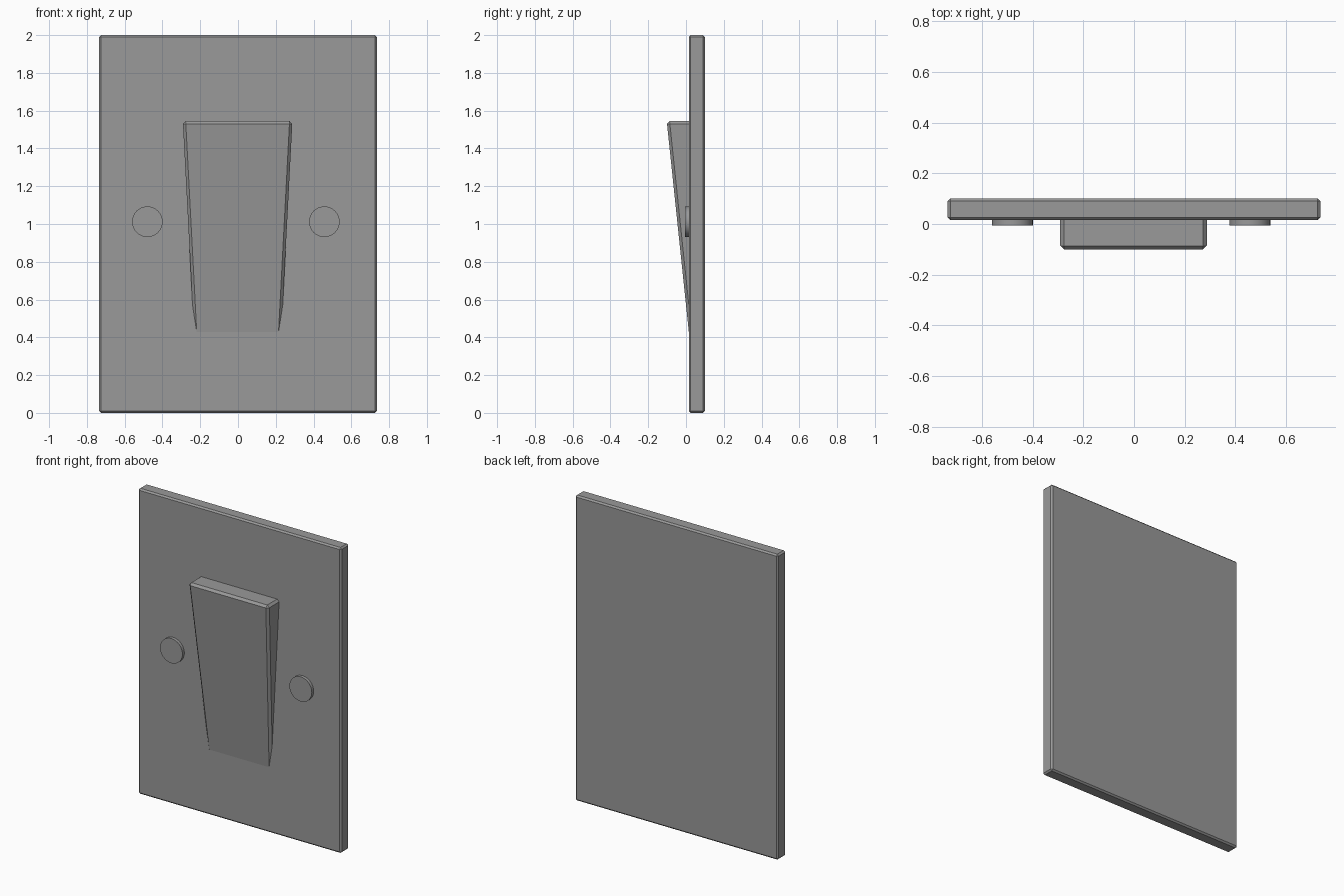
import bpy
import bmesh
import math

cube = bpy.data.objects.get("Cube")
if cube:
    bpy.data.objects.remove(cube, do_unlink=True)

GREY = (0.32, 0.32, 0.32, 1)
mat = bpy.data.materials.new("mid grey")
mat.use_nodes = True
mat.diffuse_color = GREY
mat.node_tree.nodes["Principled BSDF"].inputs["Base Color"].default_value = GREY


def add_object(name, bm, bevel=0):
    """Turn a bmesh into an object, with an optional flat edge chamfer."""
    bmesh.ops.recalc_face_normals(bm, faces=bm.faces)
    mesh = bpy.data.meshes.new(name)
    bm.to_mesh(mesh)
    bm.free()
    mesh.materials.append(mat)
    obj = bpy.data.objects.new(name, mesh)
    bpy.context.collection.objects.link(obj)
    if bevel:
        mod = obj.modifiers.new("chamfer", "BEVEL")
        mod.width = bevel
        mod.segments = 1
        mod.limit_method = "NONE"
    return obj


def unit_cube():
    bm = bmesh.new()
    bmesh.ops.create_cube(bm, size=1)
    return bm


# Wall plate
bm = unit_cube()
for v in bm.verts:
    v.co.x *= 1.47
    v.co.y = 0.1 if v.co.y > 0 else 0.015
    v.co.z = 2 * (v.co.z + 0.5)
add_object("wall_plate", bm, 0.01)

# Rocker: tapered wedge whose lower end sinks into the plate
TOP, LOW, BACK = 1.545, 0.38, 0.06
bm = unit_cube()
for v in bm.verts:
    top = v.co.z > 0
    half_width = 0.29 if top else 0.229
    v.co.x = math.copysign(half_width, v.co.x) - 0.002
    v.co.z = TOP if top else LOW
    if v.co.y > 0:
        v.co.y = BACK
    else:
        v.co.y = -0.102 if top else 0.02
add_object("rocker_switch", bm, 0.015)

# Screw caps
for side, x in (("right", -0.48), ("left", 0.457)):
    bm = bmesh.new()
    bmesh.ops.create_cone(bm, cap_ends=True, segments=32,
                          radius1=0.081, radius2=0.081, depth=0.04)
    for v in bm.verts:
        v.co = (v.co.x + x, v.co.z + 0.015, v.co.y + 1.012)
    cap = add_object(side + "_screw_cap", bm)
    bpy.context.view_layer.objects.active = cap
    cap.select_set(True)
    bpy.ops.object.shade_smooth_by_angle(angle=math.radians(30))
    cap.select_set(False)
